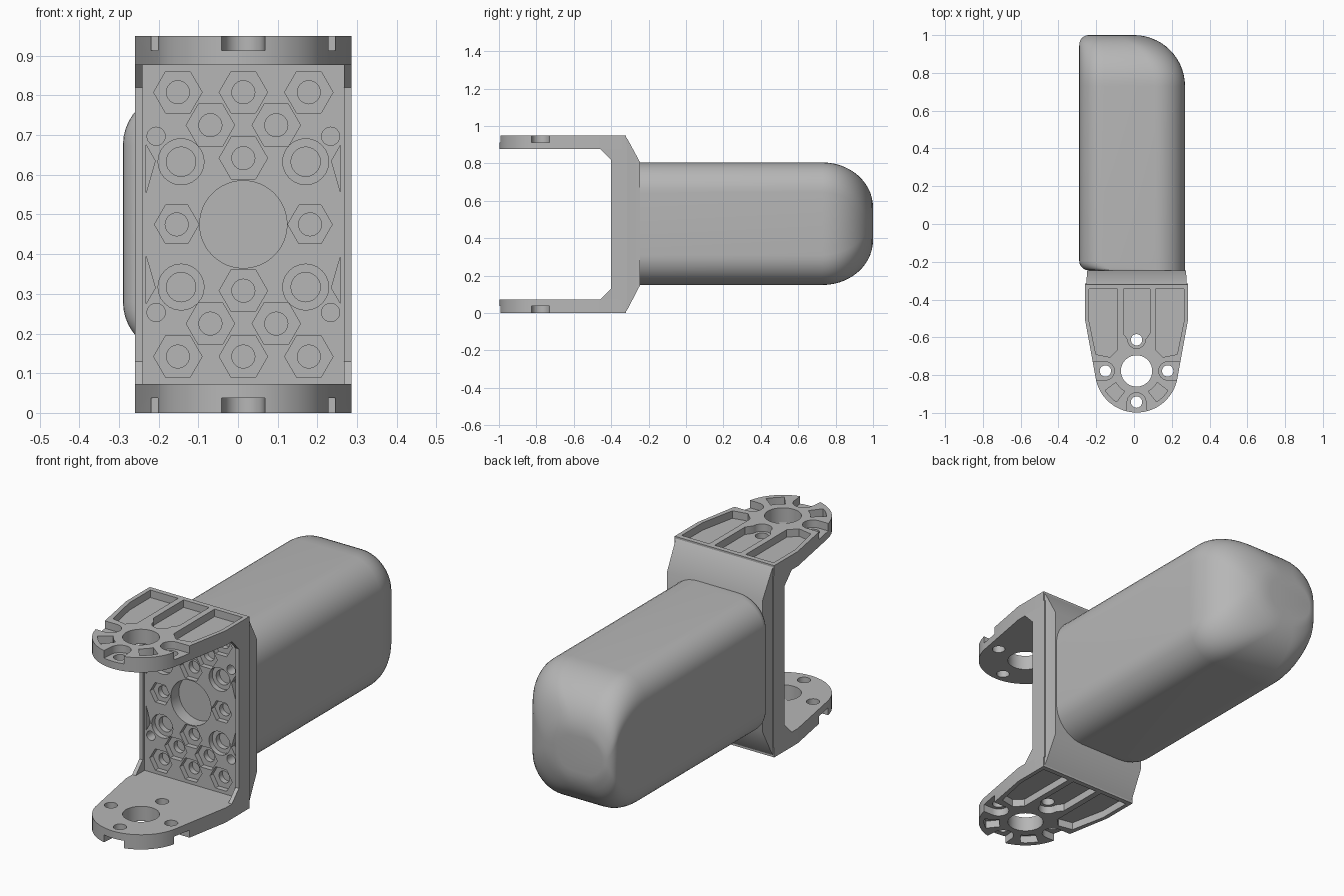
import bpy, bmesh, math
from math import sin, cos, pi, radians

old = bpy.data.objects.get("Cube")
if old:
    bpy.data.objects.remove(old, do_unlink=True)

grey = bpy.data.materials.new("plain grey")
grey.use_nodes = True
grey.diffuse_color = (0.47, 0.47, 0.47, 1)
grey.node_tree.nodes["Principled BSDF"].inputs["Base Color"].default_value = (0.47, 0.47, 0.47, 1)

CX = 0.0135          # bracket centre line
MID = 0.475          # middle height
WIDE = 0.273         # bracket half width


def finish(name, bm):
    bmesh.ops.recalc_face_normals(bm, faces=bm.faces)
    mesh = bpy.data.meshes.new(name)
    bm.to_mesh(mesh)
    bm.free()
    mesh.materials.append(grey)
    obj = bpy.data.objects.new(name, mesh)
    bpy.context.collection.objects.link(obj)
    return obj


def prism(name, outlines, place, lo, hi):
    """Extrude flat outlines; place maps (u, v, depth) to a point."""
    bm = bmesh.new()
    for pts in outlines:
        a = [bm.verts.new(place(u, v, lo)) for u, v in pts]
        b = [bm.verts.new(place(u, v, hi)) for u, v in pts]
        bm.faces.new(a)
        bm.faces.new(b)
        for i in range(len(pts)):
            j = (i + 1) % len(pts)
            bm.faces.new((a[i], a[j], b[j], b[i]))
    return finish(name, bm)


def cut(obj, cutter):
    mod = obj.modifiers.new("cut", "BOOLEAN")
    mod.operation = "DIFFERENCE"
    mod.solver = "EXACT"
    mod.object = cutter
    bpy.context.view_layer.update()
    graph = bpy.context.evaluated_depsgraph_get()
    mesh = bpy.data.meshes.new_from_object(obj.evaluated_get(graph))
    obj.modifiers.clear()
    obj.data = mesh
    bpy.data.objects.remove(cutter, do_unlink=True)


def arc(u, v, r, start, end, n):
    return [(u + r * cos(radians(start + (end - start) * i / n)),
             v + r * sin(radians(start + (end - start) * i / n))) for i in range(n + 1)]


def disc(u, v, r, n=24):
    return arc(u, v, r, 0, 360, n)[:-1]


def box(u0, u1, v0, v1):
    return [(u0, v0), (u1, v0), (u1, v1), (u0, v1)]


def both(pts):
    return [pts, [(-u, v) for u, v in pts]]


# Arms: outline tapering to a round tip, pocketed on the outer side
HUB = -0.778
side = [(WIDE, -0.32), (WIDE, -0.505)]
tip = arc(0, HUB, 0.22, -8, -172, 28)
outline = side + tip + [(-u, v) for u, v in reversed(side)]
side_pocket = [(0.1, -0.345), (0.252, -0.345), (0.252, -0.51), (0.215, -0.69),
               (0.14, -0.705), (0.1, -0.665)]
channel = [(0.07, -0.345), (-0.07, -0.345), (-0.07, -0.58)] + \
    arc(0, -0.612, 0.047, 180, 360, 12) + [(0.07, -0.58)]
side_notch = arc(0.165, HUB, 0.048, 90, 270, 12) + [(0.3, HUB - 0.048), (0.3, HUB + 0.048)]
tip_notch = arc(0, HUB - 0.165, 0.05, 0, 180, 12) + [(-0.065, -1.1), (0.065, -1.1)]
small_pocket = arc(0, HUB, 0.125, -60, -29, 6) + arc(0, HUB, 0.195, -32, -57, 6)
pockets = both(side_pocket) + both(side_notch) + both(small_pocket) + [channel, tip_notch]
holes = [disc(0, HUB, 0.083, 36)] + [
    disc(0.165 * cos(k * pi / 2), HUB + 0.165 * sin(k * pi / 2), 0.03) for k in range(4)]

for name, sign in (("upper_arm", 1), ("lower_arm", -1)):
    def flat(u, v, d, s=sign):
        return (CX + u, v, MID + s * d)
    arm = prism(name, [outline], flat, 0.402, 0.475)
    cut(arm, prism("pocket_cutter", pockets, flat, 0.438, 0.6))
    cut(arm, prism("hole_cutter", holes, flat, 0.3, 0.6))


# Back panel with hexagonal cells
def upright(u, v, d):
    return (CX + u, d, MID + v)


panel = prism("back_panel", [box(-WIDE, WIDE, -0.425, 0.425)], upright, -0.388, -0.315)
cells, bores = [], []
for s in (1, -1):
    for u, v in ((-0.165, 0.333), (0, 0.333), (0.165, 0.333),
                 (-0.083, 0.25), (0.083, 0.25), (0, 0.167)):
        cells.append(disc(u, s * v, 0.061, 6))
        bores.append(disc(u, s * v, 0.029))
    for u in (-0.157, 0.157):
        cells.append(disc(u, s * 0.158, 0.058))
        bores.append(disc(u, s * 0.158, 0.037))
        bores.append(disc(u * 1.4, s * 0.222, 0.023))
for u in (-0.168, 0.168):
    cells.append(disc(u, 0, 0.056, 6))
    bores.append(disc(u, 0, 0.029))
cells += [[(u * s, v * t) for u, v in ((0.245, 0.2), (0.222, 0.16), (0.245, 0.08))]
          for s in (1, -1) for t in (1, -1)]
cut(panel, prism("cell_cutter", cells, upright, -0.5, -0.362))
cut(panel, prism("bore_cutter", bores, upright, -0.5, -0.335))
cut(panel, prism("centre_cutter", [disc(0, 0, 0.11, 48)], upright, -0.5, -0.325))

# Side rails with corner gussets
rail = [(-0.35, 0.405), (-0.46, 0.405), (-0.402, 0.345),
        (-0.402, -0.345), (-0.46, -0.405), (-0.35, -0.405)]
for name, s in (("left_rail", 1), ("right_rail", -1)):
    prism(name, [rail], lambda u, v, d, s=s: (CX + s * d, u, MID + v), 0.254, WIDE)

# Tapered block joining the panel to the body
bm = bmesh.new()
rings = []
for y, half_x, z0, z1 in ((-0.325, 0.267, 0.002, 0.948), (-0.31, 0.265, 0.025, 0.925),
                          (-0.245, 0.262, 0.15, 0.805)):
    rings.append([bm.verts.new((CX + u, y, v)) for u, v in box(-half_x, half_x, z0, z1)])
for a, b in zip(rings, rings[1:]):
    for i in range(4):
        bm.faces.new((a[i], a[i - 1], b[i - 1], b[i]))
bm.faces.new(rings[0])
bm.faces.new(rings[-1])
finish("tapered_mount", bm)

# Rounded body: lofted sections, tight edge on the right, broad curve on the left
BIG, SMALL, N = 0.27, 0.05, 10
stations = [(-0.245 + SMALL * (1 - cos(t)), SMALL * (1 - sin(t)), 0, 0)
            for t in (i * pi / 12 for i in range(7))]
angles = [i * pi / 28 for i in range(15)]
for t in angles:
    y = 1 - BIG + BIG * sin(t)
    k = max(0, (y - (1 - SMALL)) / SMALL)
    stations.append((y, SMALL * (1 - math.sqrt(max(0, 1 - k * k))), BIG * (1 - cos(t)),
                     0.24 * (1 - cos(t))))
bm = bmesh.new()
rings = []
for y, dl, dr, dz in stations:
    x0, x1, h = -0.29 + dl, 0.27 - dr, 0.3275 - dz
    rl, rr = min(0.13, h * 0.9), min(0.16, h * 0.9)
    if rl + rr > x1 - x0:
        rl = rr = (x1 - x0) * 0.45
    pts = arc(x1 - rr, h - rr, rr, 0, 90, N) + arc(x0 + rl, h - rl, rl, 90, 180, N) + \
        arc(x0 + rl, rl - h, rl, 180, 270, N) + arc(x1 - rr, rr - h, rr, 270, 360, N)
    rings.append([bm.verts.new((u, y, 0.4775 + v)) for u, v in pts])
for a, b in zip(rings, rings[1:]):
    for i in range(len(a)):
        bm.faces.new((a[i], a[i - 1], b[i - 1], b[i]))
bm.faces.new(rings[0])
bm.faces.new(rings[-1])
body = finish("rounded_body", bm)

# Smooth shading with crisp edges
bpy.ops.object.select_all(action="DESELECT")
for obj in bpy.context.scene.objects:
    if obj.type == "MESH" and grey.name in obj.data.materials:
        obj.select_set(True)
bpy.context.view_layer.objects.active = body
bpy.ops.object.shade_smooth_by_angle(angle=radians(30))
